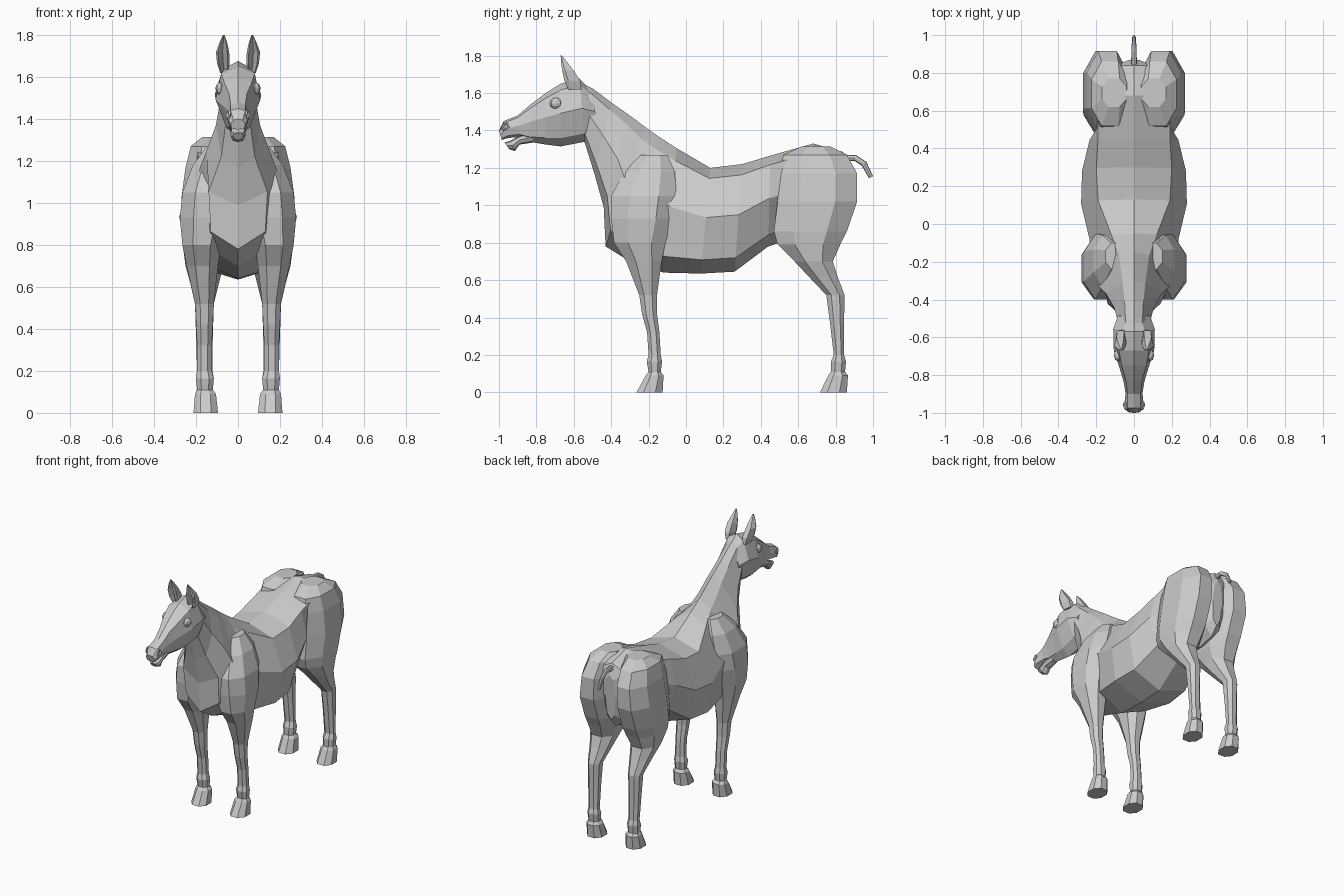
import bpy, bmesh
from mathutils import Vector

OCT = [(-1, -.45), (-.45, -1), (.45, -1), (1, -.45), (1, .45), (.45, 1), (-.45, 1), (-1, .45)]
EAR = [(-1, -.5), (-.7, -1), (0, .35), (.7, -1), (1, -.5), (.6, 1), (-.6, 1)]


def loft(name, rings):
    """Skin a closed, flat-shaded tube through equal-length rings."""
    bm = bmesh.new()
    vs = [[bm.verts.new(p) for p in r] for r in rings]
    n = len(vs[0])
    for a, b in zip(vs, vs[1:]):
        for i in range(n):
            j = (i + 1) % n
            bm.faces.new((a[i], a[j], b[j], b[i]))
    bm.faces.new(vs[0])
    bm.faces.new(vs[-1])
    bmesh.ops.recalc_face_normals(bm, faces=bm.faces)
    me = bpy.data.meshes.new(name)
    bm.to_mesh(me)
    bm.free()
    ob = bpy.data.objects.new(name, me)
    bpy.context.collection.objects.link(ob)
    return ob


def spine(name, rows, fr=(.1, .47, .87)):
    """Rows: top y, z, bottom y, z, then half widths at three heights between."""
    rings = []
    for ty, tz, by, bz, *ws in rows:
        t, b = Vector((0, ty, tz)), Vector((0, by, bz))
        side = [t.lerp(b, f) + Vector((w, 0, 0)) for f, w in zip(fr, ws)]
        other = [Vector((-p.x, p.y, p.z)) for p in reversed(side)]
        rings.append([t] + side + [b] + other)
    return loft(name, rings)


def column(name, rows, side, section=OCT):
    """Rows: z, front y, back y, inner x, outer x."""
    return loft(name, [[(side * ((x0 + x1) / 2 + u * (x1 - x0) / 2),
                         (y0 + y1) / 2 + v * (y1 - y0) / 2, z) for u, v in section]
                       for z, y0, y1, x0, x1 in rows])


def merge(base, part):
    """Union a part into the base skin."""
    m = base.modifiers.new("union", 'BOOLEAN')
    m.operation, m.solver, m.object = 'UNION', 'EXACT', part
    bpy.context.view_layer.objects.active = base
    bpy.ops.object.modifier_apply(modifier=m.name)
    bpy.data.objects.remove(part)


# trunk and neck
body = spine("horse_body", [
    (.87, 1.21, .85, .88, .03, .04, .03),
    (.84, 1.285, .80, .82, .10, .12, .06),
    (.68, 1.33, .68, .79, .205, .23, .10),
    (.52, 1.285, .50, .80, .19, .19, .12),
    (.45, 1.265, .44, .78, .19, .235, .17),
    (.30, 1.22, .26, .645, .20, .275, .22),
    (.13, 1.20, .08, .635, .19, .28, .235),
    (-.05, 1.305, -.12, .64, .12, .235, .20),
    (-.15, 1.37, -.30, .70, .08, .23, .15),
    (-.22, 1.42, -.43, .78, .07, .20, .13),
    (-.30, 1.48, -.44, .99, .06, .15, .14),
    (-.40, 1.55, -.49, 1.17, .05, .105, .08),
    (-.50, 1.625, -.54, 1.33, .045, .085, .06),
    (-.57, 1.66, -.57, 1.40, .04, .07, .04)])

# head and lower jaw
head = spine("head", [
    (-.49, 1.60, -.48, 1.39, .03, .085, .05),
    (-.57, 1.677, -.54, 1.34, .06, .11, .065),
    (-.67, 1.65, -.67, 1.315, .08, .107, .055),
    (-.75, 1.60, -.75, 1.325, .065, .08, .045),
    (-.83, 1.54, -.84, 1.34, .042, .055, .035),
    (-.90, 1.48, -.89, 1.365, .035, .045, .035),
    (-.975, 1.45, -.95, 1.36, .035, .052, .042),
    (-1.0, 1.40, -.985, 1.35, .022, .035, .03)])
jaw = spine("lower_jaw", [
    (-.80, 1.40, -.82, 1.335, .02, .03, .02),
    (-.89, 1.37, -.89, 1.325, .03, .035, .025),
    (-.94, 1.345, -.915, 1.29, .03, .035, .025),
    (-.97, 1.335, -.945, 1.30, .02, .025, .015)])
merge(body, head)
merge(body, jaw)

# tail stub
tail = spine("tail", [
    (.82, 1.27, .82, 1.23, .012, .016, .012),
    (.91, 1.268, .90, 1.238, .010, .014, .010),
    (.965, 1.232, .94, 1.212, .009, .012, .009),
    (1.0, 1.155, .978, 1.145, .006, .010, .006)])
merge(body, tail)

hind = [
    (1.315, .62, .77, .04, .17), (1.27, .52, .86, .03, .225), (1.17, .50, .915, .03, .25),
    (1.02, .49, .915, .03, .27), (.86, .47, .86, .03, .268), (.79, .49, .825, .04, .262),
    (.70, .58, .785, .07, .25), (.62, .655, .81, .09, .228), (.52, .75, .848, .115, .205),
    (.37, .77, .845, .12, .20), (.20, .79, .845, .122, .195), (.165, .775, .856, .115, .20),
    (.11, .775, .85, .12, .195), (.09, .76, .866, .105, .205), (0, .717, .86, .095, .212)]
fore = [
    (1.27, -.24, -.10, .04, .15), (1.18, -.33, -.06, .04, .215), (1.05, -.40, -.05, .04, .265),
    (.93, -.40, -.07, .04, .277), (.80, -.385, -.11, .08, .265), (.70, -.32, -.13, .095, .245),
    (.52, -.25, -.155, .115, .205), (.42, -.235, -.155, .12, .20), (.32, -.208, -.142, .125, .195),
    (.20, -.20, -.135, .125, .195), (.165, -.21, -.128, .115, .20), (.11, -.20, -.135, .12, .195),
    (.09, -.215, -.12, .105, .205), (0, -.265, -.125, .095, .212)]
ear = [(1.62, -.63, -.56, .045, .085), (1.665, -.65, -.565, .04, .10),
       (1.72, -.662, -.60, .042, .105), (1.765, -.668, -.635, .052, .088),
       (1.80, -.67, -.662, .064, .072)]

for s, label in ((1, "left"), (-1, "right")):
    # legs, fused with the trunk
    merge(body, column("hind_leg", hind, s))
    merge(body, column("front_leg", fore, s))
    # ears
    column(label + "_ear", ear, s, EAR)
    # eyes and nostril rims
    bpy.ops.mesh.primitive_uv_sphere_add(segments=8, ring_count=6, radius=.034,
                                         location=(s * .082, -.695, 1.545))
    eye = bpy.context.object
    eye.name = label + "_eye"
    eye.scale = (.75, 1, .9)
    bpy.ops.mesh.primitive_torus_add(major_segments=8, minor_segments=4, major_radius=.018,
                                     minor_radius=.007, location=(s * .045, -.965, 1.42),
                                     rotation=(0, s * 1.3, s * -.3))
    bpy.context.object.name = label + "_nostril"
